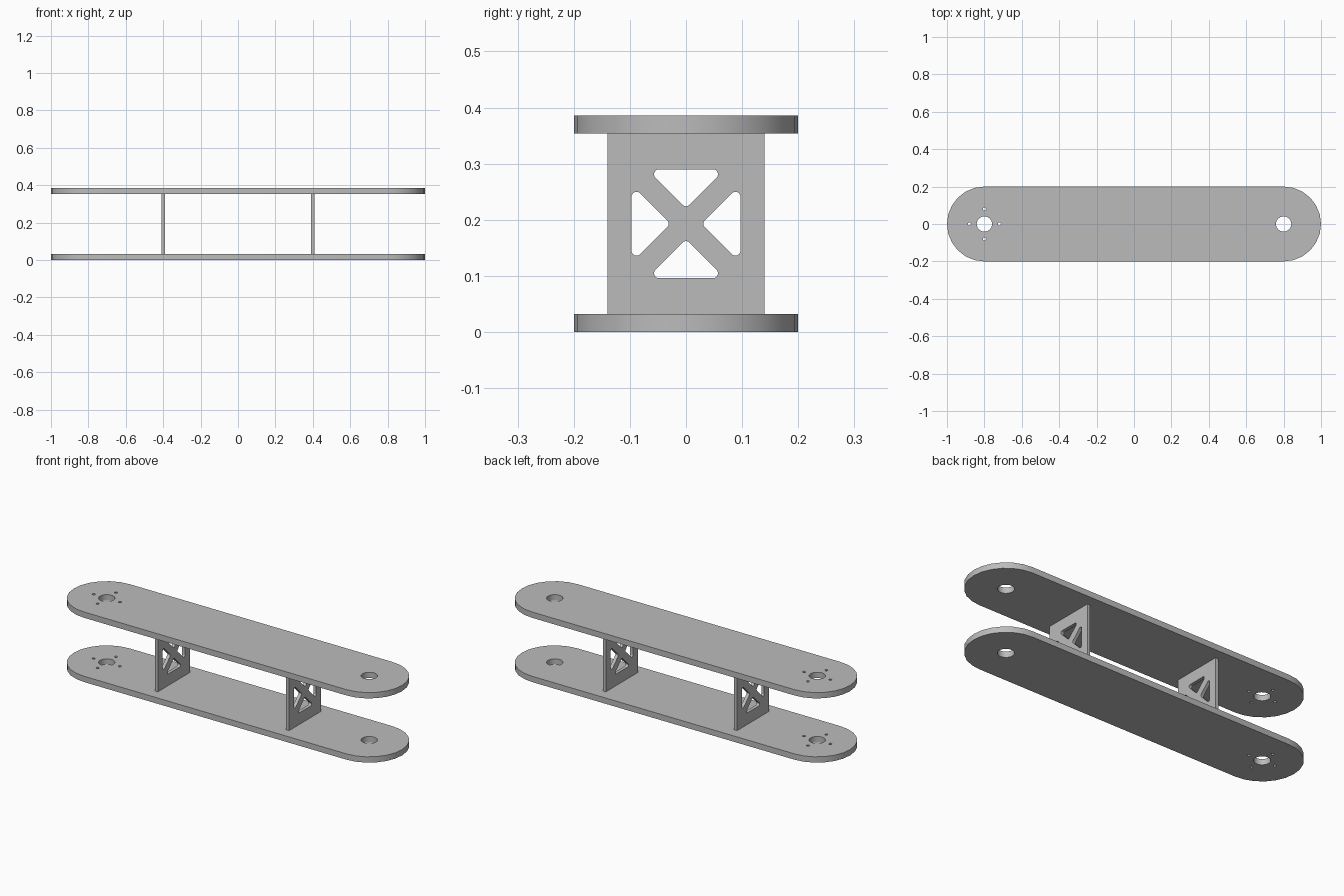
import bpy, bmesh
from math import pi, cos, sin, radians, tan
from mathutils import Matrix

cube = bpy.data.objects.get("Cube")
if cube:
    bpy.data.objects.remove(cube, do_unlink=True)

GREY = (0.5, 0.5, 0.5, 1.0)
metal = bpy.data.materials.new("plain_grey")
metal.use_nodes = True
metal.diffuse_color = GREY
metal.node_tree.nodes["Principled BSDF"].inputs["Base Color"].default_value = GREY


def arc(cx, cy, r, start, sweep, steps):
    """Points along an arc, both ends included; angles in degrees."""
    angles = [radians(start + sweep * i / steps) for i in range(steps + 1)]
    return [(cx + r * cos(a), cy + r * sin(a)) for a in angles]


def circle(cx, cy, r, sides):
    return arc(cx, cy, r, 0, 360, sides)[:-1]


def cut_sheet(name, loops, thickness, matrix):
    """Flat sheet: first loop is the outline, the others are holes."""
    curve = bpy.data.curves.new(name + "_profile", 'CURVE')
    curve.dimensions = '2D'
    curve.fill_mode = 'BOTH'
    curve.extrude = thickness / 2
    for loop in loops:
        spline = curve.splines.new('POLY')
        spline.points.add(len(loop) - 1)
        for point, (x, y) in zip(spline.points, loop):
            point.co = (x, y, 0, 1)
        spline.use_cyclic_u = True
    helper = bpy.data.objects.new(name + "_profile", curve)
    mesh = bpy.data.meshes.new_from_object(helper)
    bpy.data.objects.remove(helper)
    bpy.data.curves.remove(curve)

    bm = bmesh.new()
    bm.from_mesh(mesh)
    bmesh.ops.remove_doubles(bm, verts=bm.verts, dist=1e-5)
    bmesh.ops.recalc_face_normals(bm, faces=bm.faces)
    bm.to_mesh(mesh)
    bm.free()
    mesh.name = name
    mesh.materials.clear()
    mesh.materials.append(metal)
    obj = bpy.data.objects.new(name, mesh)
    obj.matrix_world = matrix
    bpy.context.collection.objects.link(obj)
    bpy.ops.object.select_all(action='DESELECT')
    obj.select_set(True)
    bpy.context.view_layer.objects.active = obj
    bpy.ops.object.shade_smooth_by_angle(angle=radians(30))
    return obj


# Long plates with rounded ends, pivot holes and a ring of screw holes
PLATE, HEIGHT, PIVOT = 0.032, 0.386, 0.8
outline = arc(PIVOT, 0, 0.2, -90, 180, 12) + arc(-PIVOT, 0, 0.2, 90, 180, 12)
holes = [circle(s * PIVOT, 0, 0.041, 24) for s in (-1, 1)]
for k in range(4):
    a = k * pi / 2
    holes.append(circle(-PIVOT + 0.08 * cos(a), 0.08 * sin(a), 0.008, 12))
for name, z in (("lower_plate", PLATE / 2), ("upper_plate", HEIGHT - PLATE / 2)):
    cut_sheet(name, [outline] + holes, PLATE, Matrix.Translation((0, 0, z)))

# Upright spacers with four rounded triangular windows leaving an X brace
HALF_W, HALF_H = 0.14, HEIGHT / 2 - PLATE
FLAT, APEX, R = 0.097, 0.0273, 0.009
side = FLAT - APEX - R / tan(radians(22.5))
window = (arc(0, APEX + R * 2 ** 0.5, R, 225, 90, 6)
          + arc(side, FLAT - R, R, -45, 135, 8)
          + arc(-side, FLAT - R, R, 90, 135, 8))
panel = [(-HALF_W, -HALF_H), (HALF_W, -HALF_H), (HALF_W, HALF_H), (-HALF_W, HALF_H)]
windows = []
for k in range(4):
    c, s = cos(k * pi / 2), sin(k * pi / 2)
    windows.append([(x * c - y * s, x * s + y * c) for x, y in window])
# Sheet x -> world y, sheet y -> world z
upright = Matrix(((0, 0, 1, 0), (1, 0, 0, 0), (0, 1, 0, 0), (0, 0, 0, 1)))
for name, x in (("right_spacer", -0.4), ("left_spacer", 0.4)):
    cut_sheet(name, [panel] + windows, 0.018,
              Matrix.Translation((x, 0, HEIGHT / 2)) @ upright)
